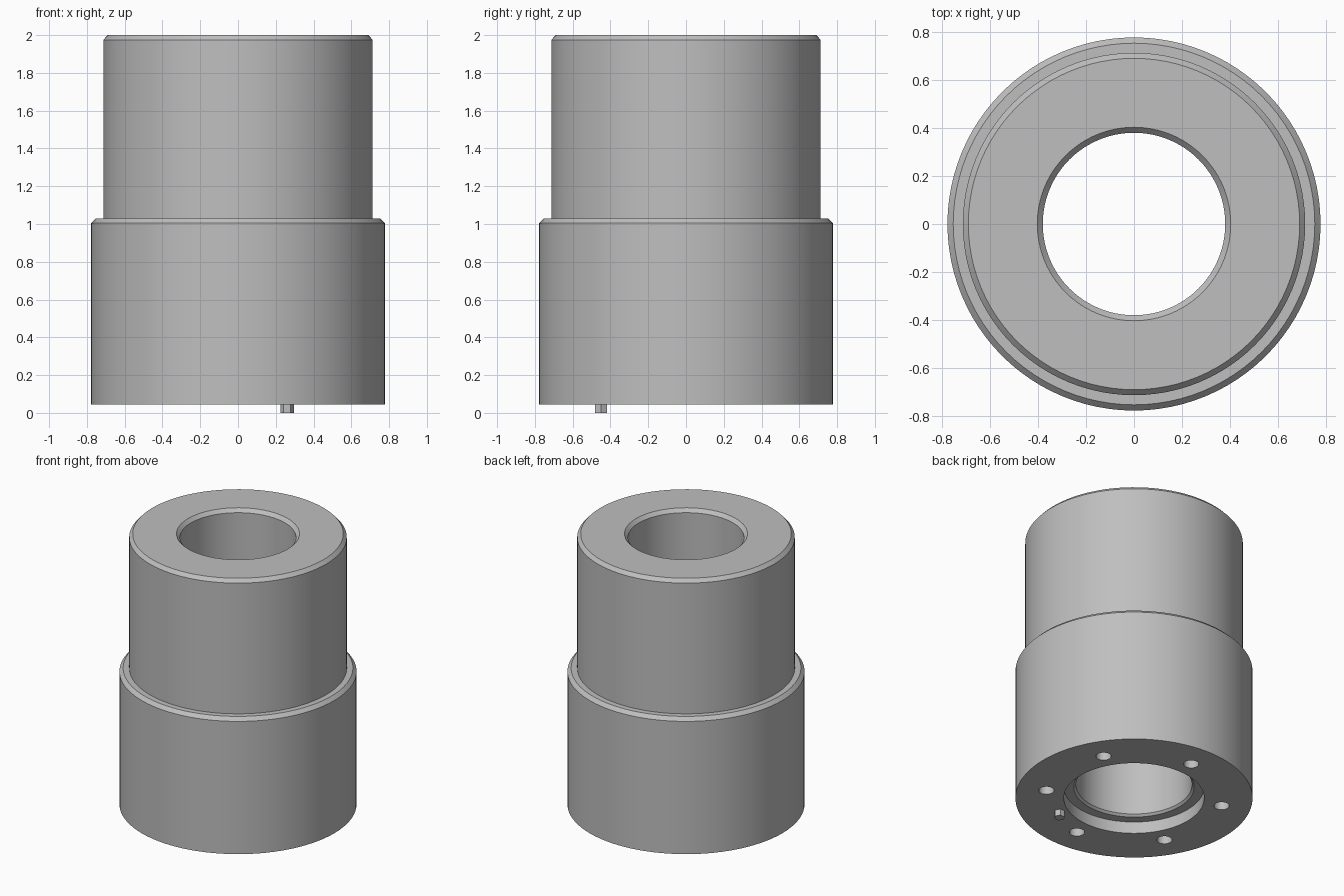
import bpy, bmesh
from math import sin, cos, radians, tau

if "Cube" in bpy.data.objects:
    bpy.data.objects.remove(bpy.data.objects["Cube"])

grey = bpy.data.materials.new("steel_grey")
grey.use_nodes = True
colour = (0.52, 0.52, 0.52, 1)
grey.diffuse_color = colour
grey.node_tree.nodes["Principled BSDF"].inputs["Base Color"].default_value = colour

BASE = 0.045   # underside of the sleeve
SEGS = 96


def finish(bm, name):
    bmesh.ops.recalc_face_normals(bm, faces=bm.faces)
    mesh = bpy.data.meshes.new(name)
    bm.to_mesh(mesh)
    bm.free()
    mesh.materials.append(grey)
    obj = bpy.data.objects.new(name, mesh)
    bpy.context.collection.objects.link(obj)
    return obj


def lathe(name, profile):
    """Revolve a closed (radius, height) outline about z."""
    bm = bmesh.new()
    rings = [[bm.verts.new((r * cos(tau * i / SEGS), r * sin(tau * i / SEGS), z))
              for i in range(SEGS)] for r, z in profile]
    for a, b in zip(rings, rings[1:] + rings[:1]):
        for i in range(SEGS):
            j = (i + 1) % SEGS
            bm.faces.new((a[i], a[j], b[j], b[i]))
    return finish(bm, name)


def add_prism(bm, sides, radius, z0, z1, distance, angle):
    """Add a closed upright prism at a polar position."""
    new = bmesh.ops.create_cone(bm, cap_ends=True, segments=sides, radius1=radius,
                                radius2=radius, depth=z1 - z0)["verts"]
    if sides == 6:
        bmesh.ops.rotate(bm, verts=new, matrix=HEX_TURN)
    a = radians(angle)
    bmesh.ops.translate(bm, verts=new,
                        vec=(distance * cos(a), distance * sin(a), (z0 + z1) / 2))


from mathutils import Matrix
HEX_TURN = Matrix.Rotation(radians(90), 3, "Z")

# Stepped sleeve with chamfered rims, through bore and counterbore
sleeve = lathe("stepped_sleeve", [
    (0.46, BASE), (0.777, BASE), (0.777, 1.005), (0.753, 1.03), (0.713, 1.03),
    (0.713, 1.975), (0.69, 2.0), (0.403, 2.0), (0.38, 1.975),
    (0.38, 0.145), (0.395, 0.13), (0.46, 0.13)])

# Ring of six blind bolt holes in the underside
bm = bmesh.new()
for k in range(6):
    add_prism(bm, 24, 0.05, BASE - 0.1, BASE + 0.25, 0.583, 30 + 60 * k)
cutter = finish(bm, "bolt_hole_cutter")
cutter.hide_render = True
cutter.hide_viewport = True

cut = sleeve.modifiers.new("bolt_holes", "BOOLEAN")
cut.operation = "DIFFERENCE"
cut.solver = "EXACT"
cut.object = cutter
bpy.context.view_layer.objects.active = sleeve
sleeve.select_set(True)
bpy.ops.object.modifier_apply(modifier=cut.name)
bpy.data.objects.remove(cutter)
bpy.ops.object.shade_smooth_by_angle(angle=radians(30))

# Small hexagonal locating pin under the base
bm = bmesh.new()
add_prism(bm, 6, 0.036, 0, BASE + 0.01, 0.52, -60)
finish(bm, "locating_pin")
